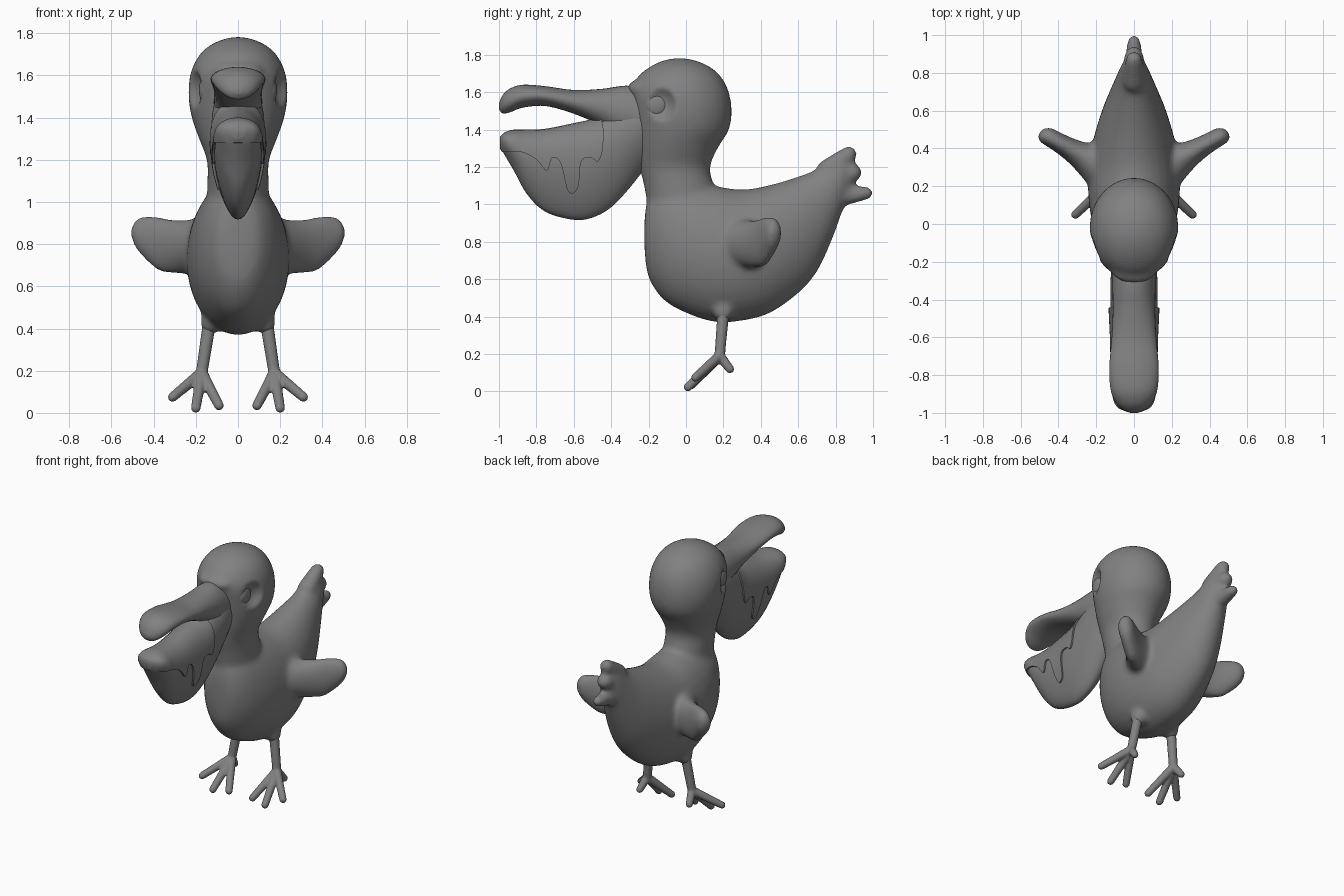
import bpy, bmesh, math
from mathutils import Vector

if "Cube" in bpy.data.objects:
    bpy.data.objects.remove(bpy.data.objects["Cube"])


def spline(pts, n=5):
    """Catmull-Rom through tuples of any length."""
    out = []
    for i in range(len(pts) - 1):
        p = [pts[max(i - 1, 0)], pts[i], pts[i + 1], pts[min(i + 2, len(pts) - 1)]]
        for k in range(n):
            t = k / n
            out.append(tuple(0.5 * (2 * b + (c - a) * t + (2 * a - 5 * b + 4 * c - d) * t * t
                                    + (3 * b - a - 3 * c + d) * t ** 3) for a, b, c, d in zip(*p)))
    return out + [tuple(pts[-1])]


def rings(bm, secs, n=32, egg=0.0):
    """Skin a closed tube over (centre, U, V) ellipses."""
    local = bmesh.new()
    loops = []
    for c, u, v in secs:
        ring = []
        for i in range(n):
            a = 2 * math.pi * i / n
            s = math.sin(a)
            ring.append(local.verts.new(Vector(c) + Vector(u) * math.cos(a) * (1 + egg * s) + Vector(v) * s))
        loops.append(ring)
    for r, q in zip(loops, loops[1:]):
        for i in range(n):
            local.faces.new((r[i], r[(i + 1) % n], q[(i + 1) % n], q[i]))
    local.faces.new(loops[0])
    local.faces.new(loops[-1])
    bmesh.ops.recalc_face_normals(local, faces=local.faces)
    tmp = bpy.data.meshes.new("tmp")
    local.to_mesh(tmp)
    local.free()
    bm.from_mesh(tmp)
    bpy.data.meshes.remove(tmp)


def along_y(bm, table, egg=0.0, grow=0.0):
    rings(bm, [((0, y, (a + b) / 2), (w + grow, 0, 0), (0, 0, (b - a) / 2 + grow))
               for y, a, b, w in spline(table)], egg=egg)


def along_z(bm, table, grow=0.0):
    rings(bm, [((0, (a + b) / 2, z), (w + grow, 0, 0), (0, (b - a) / 2 + grow, 0))
               for z, a, b, w in spline(table)])


def capsule(bm, p0, p1, r0, r1):
    p0, p1 = Vector(p0), Vector(p1)
    d = (p1 - p0).normalized()
    u = d.orthogonal().normalized()
    v = d.cross(u)
    angs = [math.pi / 2 * k / 5 for k in (0.3, 1, 2, 3, 4, 5)]
    pr = [(p0 - d * r0 * math.cos(a), r0 * math.sin(a)) for a in angs]
    pr += [(p1 + d * r1 * math.cos(a), r1 * math.sin(a)) for a in reversed(angs)]
    rings(bm, [(c, u * r, v * r) for c, r in pr], 16)


def ball(bm, loc, size):
    ret = bmesh.ops.create_uvsphere(bm, u_segments=32, v_segments=20, radius=1)
    for vert in ret["verts"]:
        vert.co = Vector(loc) + Vector(size) * vert.co


def make(name, bm):
    me = bpy.data.meshes.new(name)
    bm.to_mesh(me)
    bm.free()
    ob = bpy.data.objects.new(name, me)
    bpy.context.collection.objects.link(ob)
    return ob


def bake(ob):
    dg = bpy.context.evaluated_depsgraph_get()
    me = bpy.data.meshes.new_from_object(ob.evaluated_get(dg))
    ob.modifiers.clear()
    ob.data = me


def fuse(ob, size, smooth):
    m = ob.modifiers.new("fuse", 'REMESH')
    m.mode, m.voxel_size = 'VOXEL', size
    s = ob.modifiers.new("soften", 'SMOOTH')
    s.factor, s.iterations = 0.5, smooth
    bake(ob)


def cut(ob, cutter, op):
    cutter.hide_render = True
    b = ob.modifiers.new("cut", 'BOOLEAN')
    b.operation, b.object, b.solver = op, cutter, 'EXACT'
    bake(ob)
    bpy.data.objects.remove(cutter)


def prism(outline):
    """Side-view (y, z) outline pushed across the full width."""
    bm = bmesh.new()
    f = bm.faces.new([bm.verts.new((-0.6, y, z)) for y, z in outline])
    ext = bmesh.ops.extrude_face_region(bm, geom=[f])
    bmesh.ops.translate(bm, vec=(1.2, 0, 0), verts=[g for g in ext["geom"] if isinstance(g, bmesh.types.BMVert)])
    bmesh.ops.recalc_face_normals(bm, faces=bm.faces)
    return make("cutter", bm)


# Head and neck (z, front y, back y, half width)
HEAD = [(0.95, -0.2, 0.2, 0.15), (1.1, -0.225, 0.15, 0.145), (1.2, -0.25, 0.13, 0.148),
        (1.3, -0.265, 0.17, 0.185), (1.4, -0.275, 0.23, 0.22), (1.5, -0.285, 0.245, 0.235),
        (1.6, -0.295, 0.23, 0.228), (1.68, -0.26, 0.19, 0.195), (1.735, -0.195, 0.13, 0.145),
        (1.77, -0.12, 0.05, 0.075), (1.783, -0.05, -0.02, 0.015)]
# Torso and tail root (y, bottom z, top z, half width)
TORSO = [(-0.222, 0.76, 0.92, 0.05), (-0.2, 0.61, 1.04, 0.11), (-0.12, 0.49, 1.12, 0.175),
         (0, 0.42, 1.12, 0.22), (0.15, 0.372, 1.1, 0.242), (0.3, 0.378, 1.08, 0.24),
         (0.45, 0.42, 1.105, 0.215), (0.6, 0.525, 1.15, 0.17), (0.7, 0.64, 1.19, 0.13),
         (0.78, 0.81, 1.24, 0.095), (0.84, 0.97, 1.27, 0.068), (0.88, 1.03, 1.25, 0.04)]
bm = bmesh.new()
along_z(bm, HEAD)
along_y(bm, TORSO)
# Tail feathers
capsule(bm, (0, 0.76, 1.18), (0, 0.87, 1.268), 0.065, 0.046)
capsule(bm, (0, 0.76, 1.12), (0, 0.89, 1.17), 0.065, 0.052)
capsule(bm, (0, 0.78, 1.04), (0, 0.965, 1.06), 0.065, 0.037)
# Wings and hips (x, y, z, thickness, height)
WING = [(0.12, 0.26, 0.79, 0.14, 0.15), (0.21, 0.325, 0.788, 0.105, 0.13), (0.3, 0.375, 0.788, 0.07, 0.128),
        (0.37, 0.415, 0.8, 0.055, 0.13), (0.43, 0.45, 0.828, 0.05, 0.108),
        (0.475, 0.474, 0.848, 0.046, 0.075), (0.5, 0.485, 0.855, 0.022, 0.025)]
for s in (-1, 1):
    rings(bm, [((s * x, y, z), (-s * 0.55 * t, 0.83 * t, 0), (0, 0, h)) for x, y, z, t, h in spline(WING)])
    ball(bm, (s * 0.13, 0.2, 0.43), (0.05, 0.055, 0.06))
# Brow knob over the beak root
ball(bm, (0, -0.25, 1.62), (0.12, 0.065, 0.045))
body = make("body", bm)
fuse(body, 0.012, 8)

# Softened eye sockets and sunken eyes
bm = bmesh.new()
for s in (-1, 1):
    ball(bm, (s * 0.265, -0.155, 1.535), (0.1, 0.105, 0.115))
cut(body, make("socket_cutter", bm), 'DIFFERENCE')
fuse(body, 0.012, 8)
bm = bmesh.new()
for s in (-1, 1):
    ball(bm, (s * 0.155, -0.155, 1.53), (0.03, 0.06, 0.065))
make("eyes", bm)

# Head cap with a pointed drop at each side
bm = bmesh.new()
along_z(bm, HEAD[3:], 0.01)
ball(bm, (0, -0.255, 1.625), (0.12, 0.068, 0.05))
cap = make("head_cap", bm)
bmesh_shift = 0.004
for vert in cap.data.vertices:
    vert.co.z += bmesh_shift
edge = spline([(-0.36, 1.6), (-0.25, 1.62), (-0.2, 1.67), (-0.12, 1.69), (-0.05, 1.64), (-0.01, 1.52),
               (0.035, 1.4), (0.07, 1.5), (0.1, 1.57), (0.16, 1.585), (0.22, 1.57), (0.4, 1.57)])
cut(cap, prism(edge + [(0.4, 1.95), (-0.36, 1.95)]), 'INTERSECT')

# Upper beak (y, bottom z, top z, half width)
bm = bmesh.new()
along_y(bm, [(-0.2, 1.3, 1.62, 0.115), (-0.32, 1.34, 1.635, 0.115), (-0.45, 1.42, 1.618, 0.112),
             (-0.6, 1.485, 1.612, 0.118), (-0.75, 1.526, 1.632, 0.13), (-0.87, 1.518, 1.64, 0.125),
             (-0.94, 1.493, 1.62, 0.1), (-0.98, 1.487, 1.585, 0.065), (-1.0, 1.51, 1.54, 0.02)])
make("upper_beak", bm)

# Lower beak pouch, with a dripping lip laid over it
POUCH = [(-0.2, 1.22, 1.56, 0.11), (-0.3, 1.09, 1.55, 0.12), (-0.4, 0.985, 1.51, 0.12),
         (-0.5, 0.93, 1.45, 0.118), (-0.6, 0.918, 1.425, 0.113), (-0.75, 0.96, 1.395, 0.11),
         (-0.85, 1.055, 1.39, 0.105), (-0.92, 1.18, 1.39, 0.098), (-0.97, 1.265, 1.375, 0.075),
         (-0.995, 1.31, 1.35, 0.025)]
bm = bmesh.new()
along_y(bm, POUCH, 0.3)
make("lower_pouch", bm)
bm = bmesh.new()
along_y(bm, POUCH, 0.3, 0.01)
lip = make("dripping_lip", bm)
edge = spline([(-1.1, 1.29), (-0.97, 1.28), (-0.88, 1.28), (-0.8, 1.24), (-0.745, 1.18), (-0.715, 1.25),
               (-0.67, 1.22), (-0.635, 1.08), (-0.605, 1.06), (-0.575, 1.1), (-0.56, 1.23),
               (-0.51, 1.25), (-0.47, 1.23), (-0.445, 1.3), (-0.445, 1.43), (-0.48, 1.49)])
cut(lip, prism(edge + [(-0.48, 1.6), (-1.1, 1.6)]), 'INTERSECT')

# Legs and toes
bm = bmesh.new()
for s in (-1, 1):
    ankle = (s * 0.172, 0.18, 0.19)
    capsule(bm, (s * 0.135, 0.2, 0.43), ankle, 0.032, 0.028)
    for x, y, z in ((0.31, 0.05, 0.075), (0.2, 0.01, 0.023), (0.09, 0.03, 0.035), (0.19, 0.235, 0.12)):
        capsule(bm, ankle, (s * x, y, z), 0.028, 0.023)
fuse(make("legs", bm), 0.007, 4)

# Dark grey finish and smooth shading
grey = bpy.data.materials.new("dark_grey")
grey.diffuse_color = (0.22, 0.22, 0.22, 1)
grey.use_nodes = True
grey.node_tree.nodes["Principled BSDF"].inputs["Base Color"].default_value = grey.diffuse_color
bpy.ops.object.select_all(action='DESELECT')
for ob in bpy.context.scene.objects:
    ob.data.materials.clear()
    ob.data.materials.append(grey)
    ob.select_set(True)
    bpy.context.view_layer.objects.active = ob
bpy.ops.object.shade_smooth_by_angle(angle=math.radians(45))
